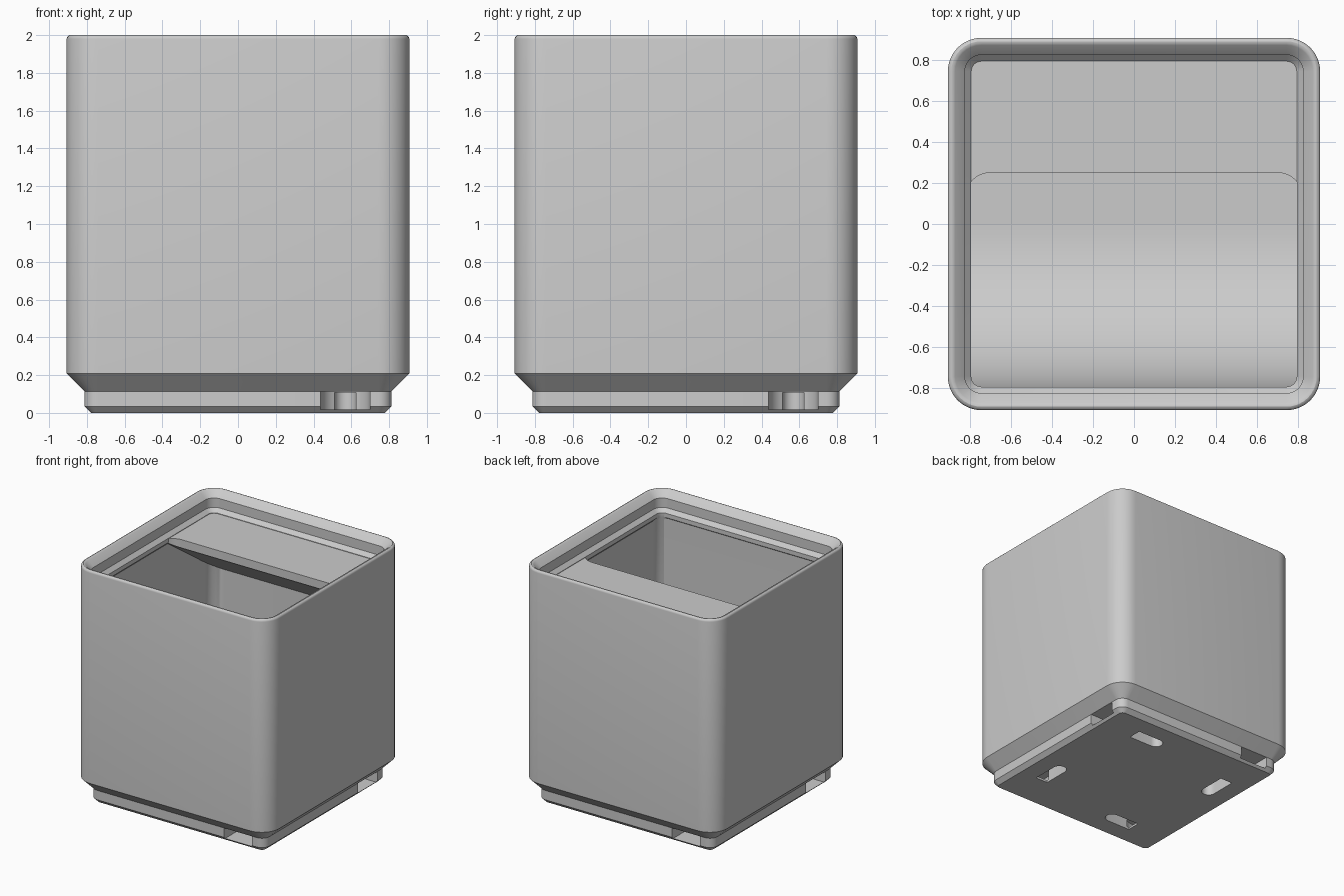
import bpy, bmesh, math
from mathutils import Matrix

if "Cube" in bpy.data.objects:
    bpy.data.objects.remove(bpy.data.objects["Cube"])

GREY = (0.6, 0.6, 0.6, 1)
grey = bpy.data.materials.new("plain grey")
grey.use_nodes = True
grey.diffuse_color = GREY
grey.node_tree.nodes["Principled BSDF"].inputs["Base Color"].default_value = GREY


def finish(name, bm):
    bmesh.ops.recalc_face_normals(bm, faces=bm.faces)
    mesh = bpy.data.meshes.new(name)
    bm.to_mesh(mesh)
    bm.free()
    mesh.materials.append(grey)
    obj = bpy.data.objects.new(name, mesh)
    bpy.context.collection.objects.link(obj)
    return obj


def select(obj):
    bpy.ops.object.select_all(action="DESELECT")
    obj.select_set(True)
    bpy.context.view_layer.objects.active = obj


def arc(cx, cy, r, start, end, steps):
    angles = [math.radians(start + (end - start) * i / steps) for i in range(steps + 1)]
    return [(cx + r * math.cos(a), cy + r * math.sin(a)) for a in angles]


def rounded_square(half, r):
    c = half - r
    return [p for k, (sx, sy) in enumerate([(1, 1), (-1, 1), (-1, -1), (1, -1)])
            for p in arc(sx * c, sy * c, r, 90 * k, 90 * k + 90, 8)]


def prism(outline, low, high):
    """Closed solid over an outline; low and high give each point's two ends."""
    bm = bmesh.new()
    a = [bm.verts.new(low(*p)) for p in outline]
    b = [bm.verts.new(high(*p)) for p in outline]
    bm.faces.new(a)
    bm.faces.new(b)
    for i in range(len(a)):
        j = (i + 1) % len(a)
        bm.faces.new((a[i], a[j], b[j], b[i]))
    return bm


# Shell profile: (half width, height, corner radius) from the foot, over the rim, to the floor
HALF, CORNER, FLOOR = 0.907, 0.164, 0.306
outer = [(0.778, 0), (0.813, 0.035), (0.813, 0.114), (HALF, 0.208), (HALF, 1.98)]
rim = [(0.905, 1.989), (0.899, 1.996), (0.89, 2.0), (0.881, 1.999), (0.871, 1.993)]
lip = [(0.824, 1.946), (0.824, 1.867), (0.793, 1.836), (0.793, 1.8)]
profile = [(h, z, CORNER - HALF + h) for h, z in outer + rim + lip]
profile += [(0.82, 1.773, 0.12), (0.82, FLOOR, 0.12)]

bm = bmesh.new()
rings = [[bm.verts.new((x, y, z)) for x, y in rounded_square(h, r)] for h, z, r in profile]
for lower, upper in zip(rings, rings[1:]):
    for i in range(len(lower)):
        j = (i + 1) % len(lower)
        bm.faces.new((lower[i], lower[j], upper[j], upper[i]))
bm.faces.new(rings[0])
bm.faces.new(rings[-1])
shell = finish("bin_shell", bm)

# Magnet tunnels from each side, and release slots through the underside
MAGNET = 0.568
tunnel = [(1.0, MAGNET - 0.13)] + [(1.0, MAGNET + 0.13)] + arc(MAGNET, MAGNET, 0.13, 90, 270, 16)
slot = [(0.47, MAGNET - 0.057), (0.47, MAGNET + 0.057)] + arc(0.25, MAGNET, 0.057, 90, 270, 10)
for outline, bottom, top in ((tunnel, 0.019, 0.113), (slot, -0.1, 0.109)):
    for k in range(4):
        bm = prism(outline, lambda x, y: (x, y, bottom), lambda x, y: (x, y, top))
        bm.transform(Matrix.Rotation(k * math.pi / 2, 4, "Z"))
        cutter = finish("cutter", bm)
        cutter.hide_render = True
        select(shell)
        cut = shell.modifiers.new("cut", "BOOLEAN")
        cut.operation = "DIFFERENCE"
        cut.solver = "EXACT"
        cut.object = cutter
        bpy.ops.object.modifier_apply(modifier=cut.name)
        bpy.data.objects.remove(cutter)

# Curved scoop running from the front wall down to the floor
R, SIDE = 0.8, 0.83
curve = arc(0, FLOOR + 0.003 + R, R, 270, 180, 24)
section = curve + [(-R, 1.8), (-0.84, 1.8), (-0.84, FLOOR - 0.02), (0, FLOOR - 0.02)]
scoop = finish("front_scoop", prism(section, lambda y, z: (-SIDE, y, z), lambda y, z: (SIDE, y, z)))

# Shelf across the back, with hollow rounded front corners and a sloping underside
EDGE, TOP, r = 0.25, 1.832, 0.12
right = arc(0.82 - r, EDGE - r, r, 90, 0, 10)
left = [(-x, y) for x, y in reversed(right)]
plan = left + right + [(0.84, EDGE - r), (0.84, 0.84), (-0.84, 0.84), (-0.84, EDGE - r)]
shelf = finish("back_shelf", prism(plan, lambda x, y: (x, y, TOP - 0.07 - (y - EDGE) * 0.7),
                                   lambda x, y: (x, y, TOP)))

# Smooth curves, crisp edges
for obj in (shell, scoop, shelf):
    select(obj)
    bpy.ops.object.shade_smooth_by_angle(angle=math.radians(30))
